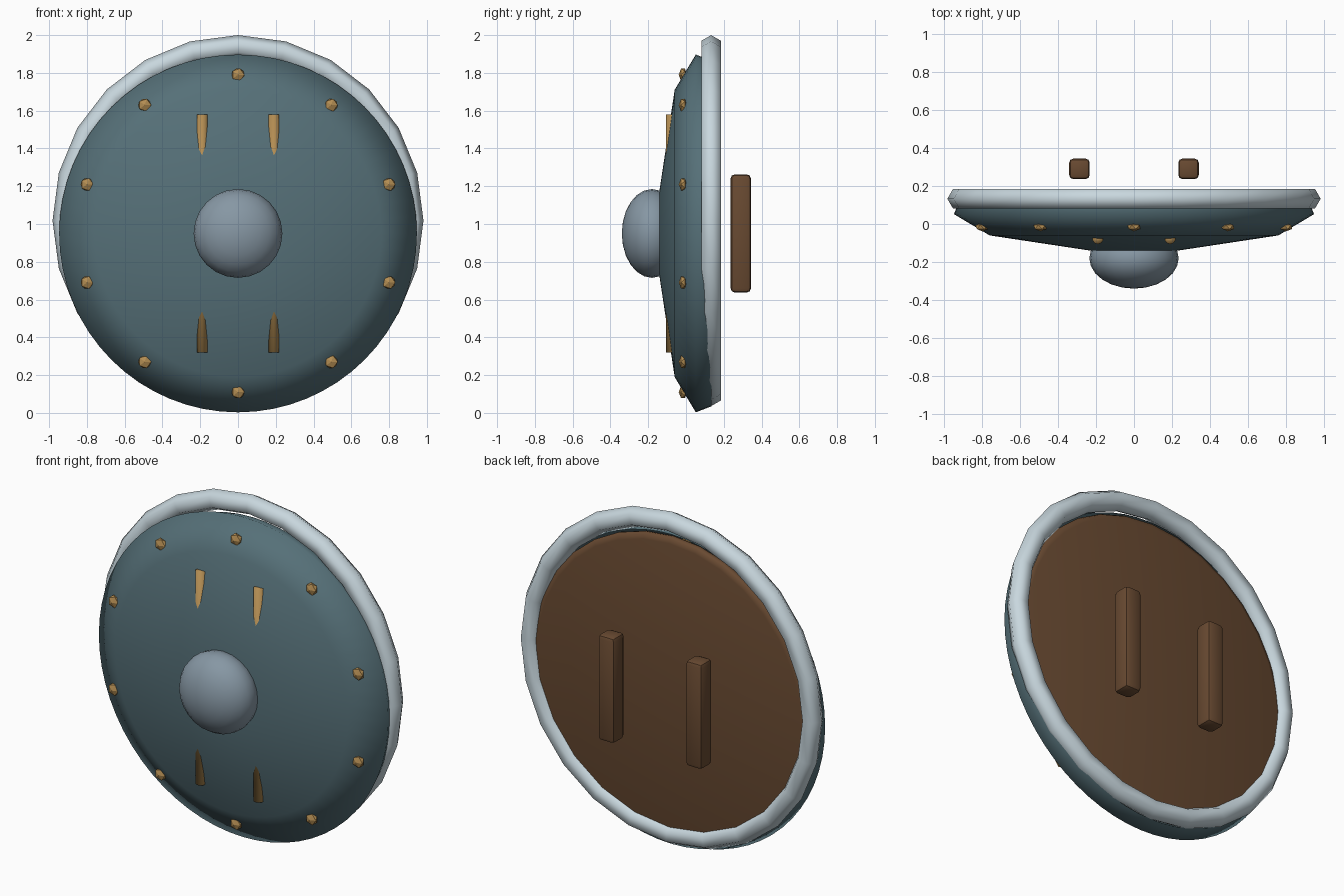
import bpy, bmesh, math
from mathutils import Matrix

cube = bpy.data.objects.get("Cube")
if cube:
    bpy.data.objects.remove(cube, do_unlink=True)

FACE_Z = 0.95    # height of the shield centre
RIM_Z = 1.018    # the rim sits slightly higher
TO_FRONT = Matrix.Rotation(math.pi / 2, 4, 'X')


def material(name, rgb):
    m = bpy.data.materials.new(name)
    m.use_nodes = True
    m.diffuse_color = (*rgb, 1)
    bsdf = next(n for n in m.node_tree.nodes if n.type == 'BSDF_PRINCIPLED')
    bsdf.inputs["Base Color"].default_value = (*rgb, 1)
    bsdf.inputs["Roughness"].default_value = 0.6
    return m


teal = material("teal_paint", (0.092, 0.162, 0.188))
silver = material("pale_steel", (0.58, 0.68, 0.73))
steel = material("blue_grey_steel", (0.24, 0.31, 0.37))
wood = material("brown_wood", (0.14, 0.068, 0.031))
brass = material("brass", (0.45, 0.265, 0.085))


def finish(name, bm, mat, loc=(0, 0, 0), smooth=None):
    bmesh.ops.recalc_face_normals(bm, faces=bm.faces)
    mesh = bpy.data.meshes.new(name)
    bm.to_mesh(mesh)
    bm.free()
    mesh.materials.append(mat)
    ob = bpy.data.objects.new(name, mesh)
    ob.location = loc
    bpy.context.collection.objects.link(ob)
    if smooth:
        bpy.ops.object.select_all(action='DESELECT')
        ob.select_set(True)
        bpy.context.view_layer.objects.active = ob
        bpy.ops.object.shade_smooth_by_angle(angle=math.radians(smooth))
    return ob


def lathe(profile, steps, closed=False):
    """Spin (radius, y) points around the y axis."""
    bm = bmesh.new()
    verts = [bm.verts.new((0, y, r)) for r, y in profile]
    pairs = list(zip(verts, verts[1:]))
    if closed:
        pairs.append((verts[-1], verts[0]))
    edges = [bm.edges.new(p) for p in pairs]
    bmesh.ops.spin(bm, geom=verts + edges, cent=(0, 0, 0), axis=(0, 1, 0),
                   angle=math.tau, steps=steps, use_duplicate=False)
    bmesh.ops.remove_doubles(bm, verts=bm.verts, dist=0.0005)
    return bm


# Thin dished face, turned in at the back edge, softly shaded over the lip
shell = lathe([(0, -0.14), (0.23, -0.14), (0.76, -0.06), (0.947, 0.052), (0.915, 0.135)], 64)
shell_ob = finish("shield_face", shell, teal, (0, 0, FACE_Z), 120)
# Painted side faces forward
if shell_ob.data.polygons[0].normal.y > 0:
    shell_ob.data.flip_normals()

# Thin wooden backing with a rounded edge, set into the rim
backing = lathe([(0, 0.1), (0.88, 0.1), (0.9, 0.115), (0.905, 0.135),
                 (0.895, 0.15), (0.87, 0.157), (0, 0.157)], 32)
finish("backing_board", backing, wood, (0, 0, FACE_Z), 50)

# Six-sided metal rim
tube = [(0.922 + 0.06 * math.cos(i * math.pi / 3), 0.06 * math.sin(i * math.pi / 3))
        for i in range(6)]
finish("rim", lathe(tube, 24, closed=True), silver, (0, 0.133, RIM_Z), 65)

# Centre boss
boss = bmesh.new()
bmesh.ops.create_uvsphere(boss, u_segments=24, v_segments=12, radius=0.235)
bmesh.ops.transform(boss, matrix=Matrix.Diagonal((1, 0.68, 1, 1)) @ TO_FRONT, verts=boss.verts)
finish("boss", boss, steel, (0, -0.18, FACE_Z), 60)

# Ring of flattened, faceted rivets
for i in range(10):
    a = i * math.tau / 10
    rivet = bmesh.new()
    bmesh.ops.create_icosphere(rivet, subdivisions=1, radius=0.038,
                               matrix=Matrix.Diagonal((1, 0.6, 1, 1)) @ TO_FRONT)
    finish(f"rivet_{i + 1}", rivet, brass,
           (0.84 * math.sin(a), -0.016, FACE_Z + 0.84 * math.cos(a)))

for side, s in (("left", 1), ("right", -1)):
    # Brass bar that shows through the face at both ends
    bar = bmesh.new()
    bmesh.ops.create_cone(bar, cap_ends=True, segments=10, radius1=0.029,
                          radius2=0.029, depth=1.26)
    finish(f"{side}_bar", bar, brass, (s * 0.19, -0.077, FACE_Z), 120)

    # Bevelled grip behind the board
    grip = bmesh.new()
    bmesh.ops.create_cube(grip, size=1, matrix=Matrix.Diagonal((0.108, 0.108, 0.625, 1)))
    bmesh.ops.bevel(grip, geom=grip.edges[:], offset=0.022, segments=2,
                    profile=0.5, affect='EDGES')
    finish(f"{side}_grip", grip, wood, (s * 0.287, 0.29, FACE_Z), 30)
